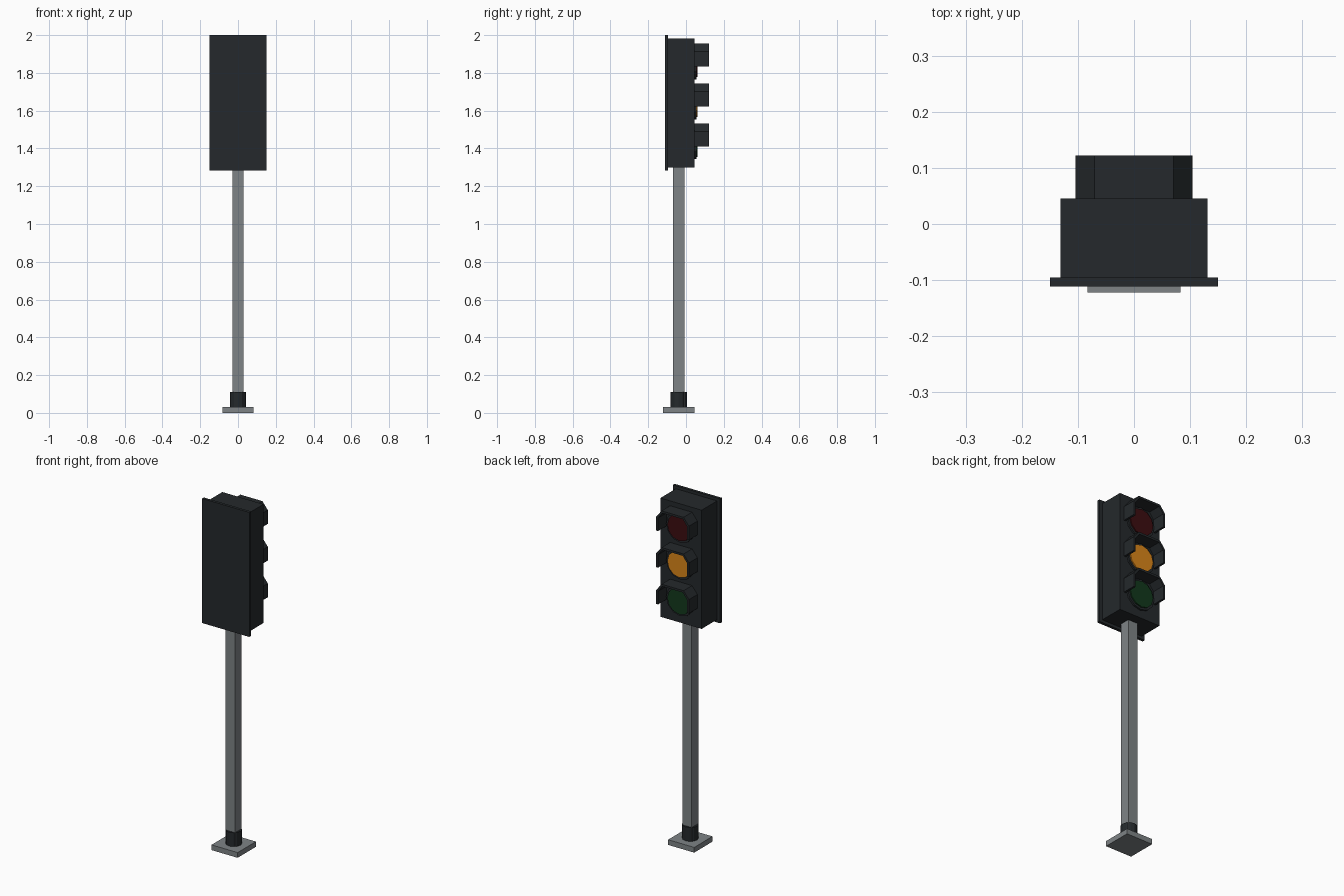
import bpy, bmesh, math

if "Cube" in bpy.data.objects:
    bpy.data.objects.remove(bpy.data.objects["Cube"])


def material(name, rgb):
    m = bpy.data.materials.new(name)
    m.diffuse_color = (*rgb, 1)
    m.use_nodes = True
    m.node_tree.nodes["Principled BSDF"].inputs["Base Color"].default_value = m.diffuse_color
    return m


DARK = material("dark_casing", (0.018, 0.022, 0.025))
STEEL = material("steel", (0.21, 0.23, 0.24))
LIGHTS = [("red", (0.045, 0.004, 0.005)),
          ("amber", (0.70, 0.24, 0.01)),
          ("green", (0.006, 0.04, 0.012))]


def finish(bm, name, mat):
    bmesh.ops.recalc_face_normals(bm, faces=bm.faces)
    me = bpy.data.meshes.new(name)
    bm.to_mesh(me)
    bm.free()
    ob = bpy.data.objects.new(name, me)
    bpy.context.collection.objects.link(ob)
    me.materials.append(mat)
    return ob


def box(name, lo, hi, mat):
    bm = bmesh.new()
    bmesh.ops.create_cube(bm, size=1)
    for v in bm.verts:
        v.co = [(a + b) / 2 + c * (b - a) for a, b, c in zip(lo, hi, v.co)]
    return finish(bm, name, mat)


def prism(name, points, start, depth, mat, axis="Y"):
    """Extrude a closed outline along Y (outline in x,z) or Z (outline in x,y)."""
    bm = bmesh.new()
    if axis == "Y":
        verts = [bm.verts.new((a, start, b)) for a, b in points]
        step = (0, depth, 0)
    else:
        verts = [bm.verts.new((a, b, start)) for a, b in points]
        step = (0, 0, depth)
    face = bm.faces.new(verts)
    out = bmesh.ops.extrude_face_region(bm, geom=[face])["geom"]
    bmesh.ops.translate(bm, vec=step, verts=[v for v in out if isinstance(v, bmesh.types.BMVert)])
    return finish(bm, name, mat)


def circle(cx, cy, r, n):
    return [(cx + r * math.cos(2 * math.pi * i / n), cy + r * math.sin(2 * math.pi * i / n))
            for i in range(n)]


# Foot, collar and square pole
box("base_plate", (-0.083, -0.122, 0), (0.083, 0.044, 0.03), STEEL)
prism("pole_collar", circle(0, -0.039, 0.043, 12), 0.03, 0.08, DARK, "Z")
box("pole", (-0.03, -0.069, 0.03), (0.03, -0.009, 1.31), STEEL)

# Signal casing and backing board
box("signal_housing", (-0.131, -0.096, 1.30), (0.131, 0.045, 1.983), DARK)
box("back_board", (-0.15, -0.111, 1.284), (0.15, -0.095, 2.0), DARK)

# Three lamps, each with rim, lens and angular hood open underneath
for i, (colour, rgb) in enumerate(LIGHTS):
    z = 1.853 - 0.211 * i
    prism(colour + "_rim", circle(0, z, 0.088, 12), 0.04, 0.015, DARK)
    prism(colour + "_lens", circle(0, z, 0.076, 12), 0.05, 0.012, material(colour + "_glass", rgb))
    half = [(0.104, -0.02), (0.104, 0.06), (0.07, 0.102)]
    inner = [(0.07 - 0.005, 0.09), (0.092, 0.055), (0.092, -0.02)]
    outline = half + [(-x, h) for x, h in half[::-1]]
    outline += [(-x, h) for x, h in inner[::-1]] + inner
    prism(colour + "_hood", [(x, z + h) for x, h in outline], 0.04, 0.082, DARK)
